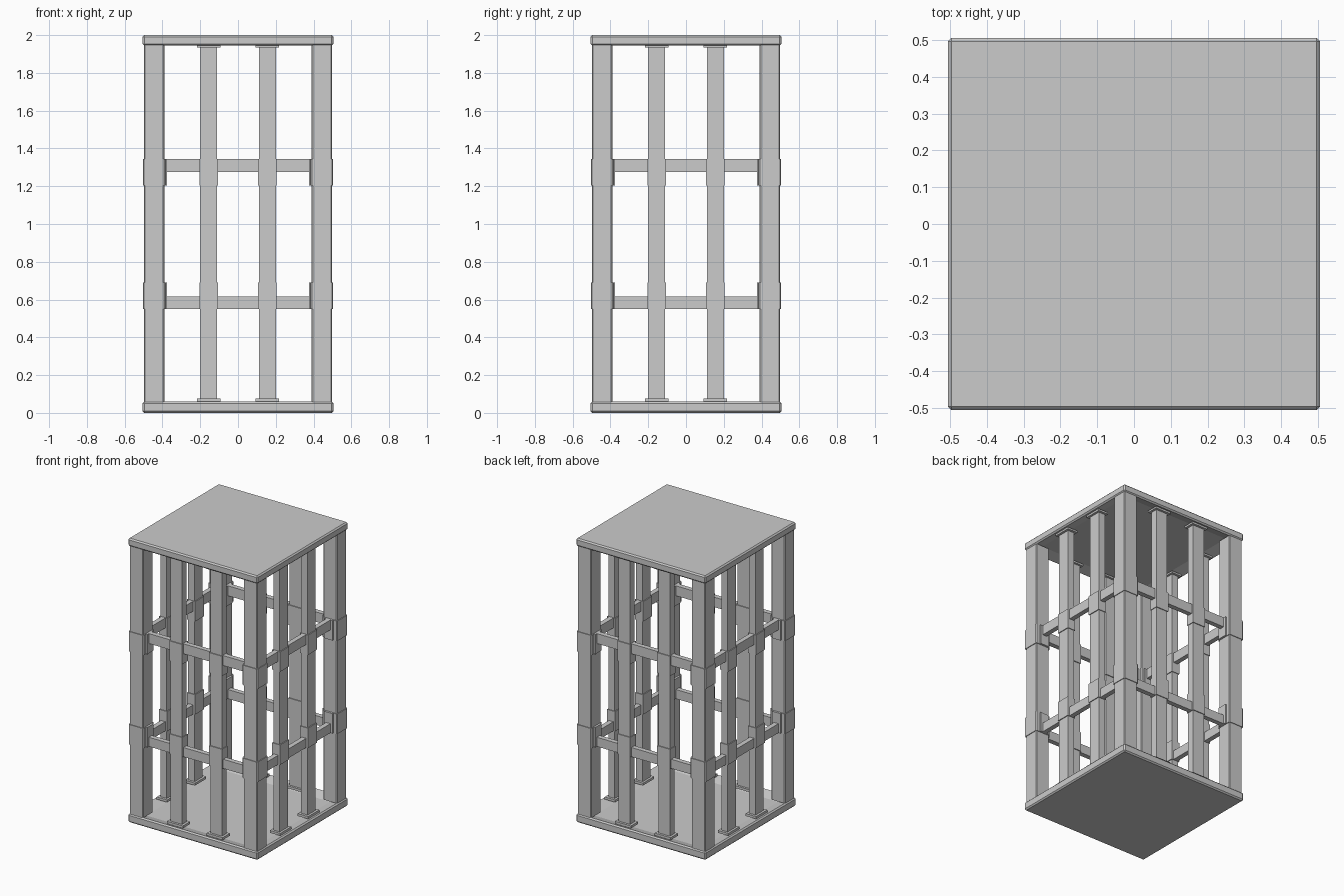
import bpy, bmesh
from math import pi
from mathutils import Matrix

if "Cube" in bpy.data.objects:
    bpy.data.objects.remove(bpy.data.objects["Cube"])


def bevel(bm, edges, w):
    bmesh.ops.bevel(bm, geom=edges, offset=w, offset_type='OFFSET', segments=1,
                    profile=0.5, affect='EDGES')


def finish(name, bm):
    me = bpy.data.meshes.new(name)
    bm.to_mesh(me)
    bm.free()
    ob = bpy.data.objects.new(name, me)
    bpy.context.collection.objects.link(ob)
    return ob


def box(name, x, y, z, turn=0, chamfer=0):
    """Box from (min, max) ranges, turned by quarter turns about z."""
    bm = bmesh.new()
    bmesh.ops.create_cube(bm, size=1)
    for v in bm.verts:
        v.co = [r[0] + (c + 0.5) * (r[1] - r[0]) for c, r in zip(v.co, (x, y, z))]
    if chamfer:
        bevel(bm, [e for e in bm.edges
                   if abs(e.verts[0].co.z - e.verts[1].co.z) > 0.01], chamfer)
    bm.transform(Matrix.Rotation(turn * pi / 2, 4, 'Z'))
    return finish(name, bm)


def plate(name, z0, z1, recess_up):
    """Square plate with chamfered rim and a shallow recess on the inner face."""
    bm = bmesh.new()
    bmesh.ops.create_cube(bm, size=1)
    for v in bm.verts:
        v.co = (v.co.x * 1.01, v.co.y * 1.01, z0 if v.co.z < 0 else z1)
    bevel(bm, bm.edges[:], 0.009)
    sign = 1 if recess_up else -1
    bm.normal_update()
    inner = max(bm.faces, key=lambda f: f.normal.z * sign * f.calc_area())
    bmesh.ops.inset_region(bm, faces=[inner], thickness=0.106)
    bmesh.ops.translate(bm, verts=inner.verts[:], vec=(0, 0, -0.022 * sign))
    return finish(name, bm)


# Floor and roof
plate("floor_plate", 0, 0.06, True)
plate("roof_plate", 1.945, 2, False)

FLOOR, ROOF = 0.058, 1.948
collars = [(0.55, 0.69), (1.205, 1.345)]
rails = [(0.55, 0.615), (1.275, 1.345)]

for t in range(4):
    # Corner post with its reinforcing collars
    box("corner_post", (-0.498, -0.39), (-0.498, -0.39), (FLOOR, ROOF), t, 0.006)
    for z in collars:
        box("post_collar", (-0.503, -0.385), (-0.503, -0.385), z, t, 0.006)
    # Horizontal rails and their end plates
    for zr, zc in zip(rails, collars):
        box("cross_rail", (-0.39, 0.39), (-0.457, -0.423), zr, t)
        for s in (-1, 1):
            box("rail_end_plate", sorted((s * 0.375, s * 0.387)), (-0.473, -0.407), zc, t)
    # Vertical bars with feet, caps and collars
    for cx in (-0.155, 0.155):
        box("upright_bar", (cx - 0.045, cx + 0.045), (-0.465, -0.415), (FLOOR, ROOF), t)
        for z in collars:
            box("bar_collar", (cx - 0.05, cx + 0.05), (-0.471, -0.409), z, t)
        for z in ((FLOOR, 0.075), (1.935, ROOF)):
            box("bar_foot", (cx - 0.062, cx + 0.062), (-0.481, -0.4), z, t)
